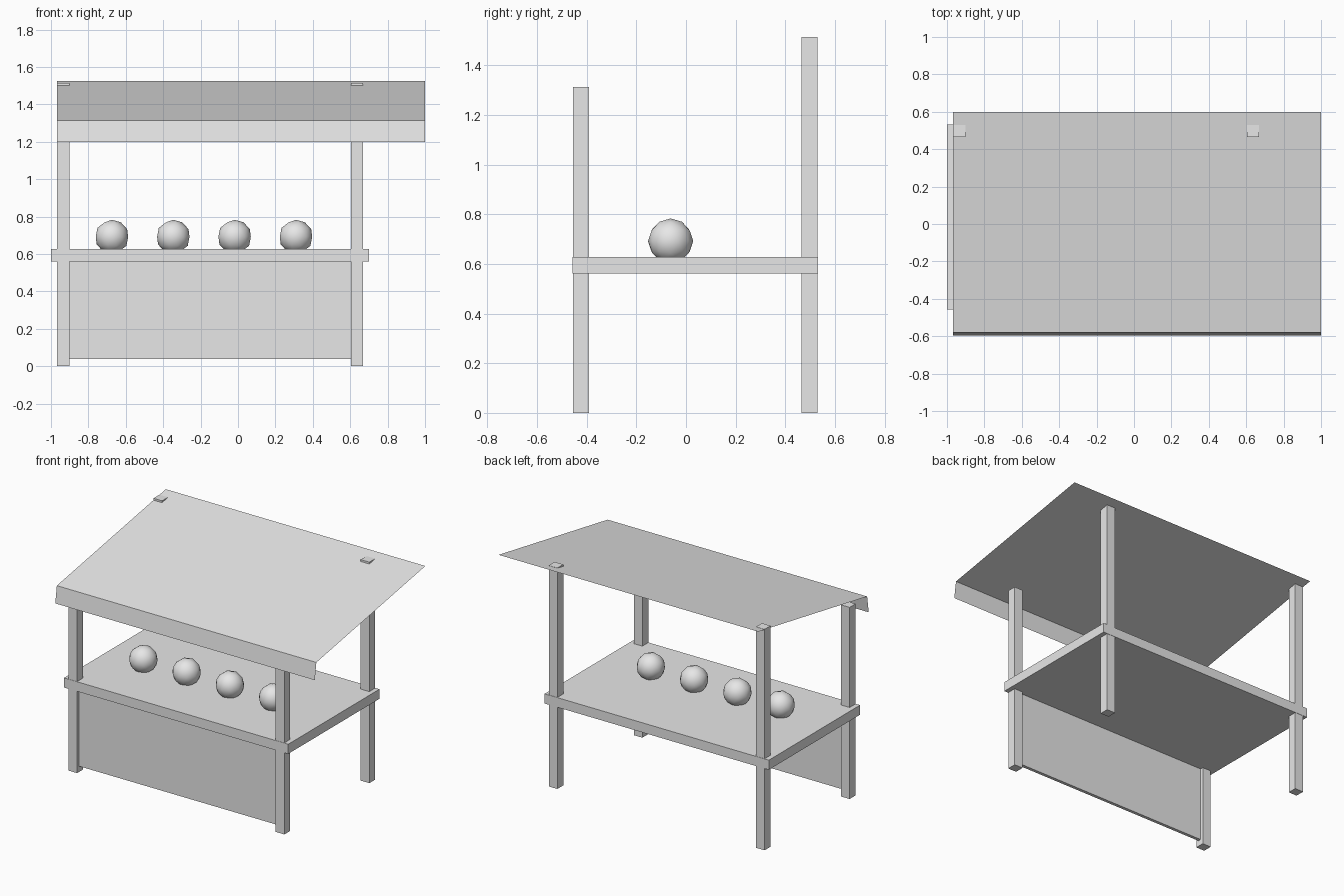
import bpy
import bmesh

if "Cube" in bpy.data.objects:
    bpy.data.objects.remove(bpy.data.objects["Cube"])

grey = bpy.data.materials.new("light_grey")
grey.diffuse_color = (0.8, 0.8, 0.8, 1)
grey.use_nodes = True
grey.node_tree.nodes["Principled BSDF"].inputs["Base Color"].default_value = grey.diffuse_color


def finish(name, bm):
    me = bpy.data.meshes.new(name)
    bm.to_mesh(me)
    bm.free()
    me.materials.append(grey)
    ob = bpy.data.objects.new(name, me)
    bpy.context.collection.objects.link(ob)
    return ob


def box(name, x, y, z):
    """Box from (min, max) ranges on each axis."""
    bm = bmesh.new()
    bmesh.ops.create_cube(bm, size=1)
    for v in bm.verts:
        v.co = [r[0] if c < 0 else r[1] for r, c in zip((x, y, z), v.co)]
    return finish(name, bm)


# Posts: short at the front, tall at the back (poking through the roof)
for side, x in (("left", (-0.967, -0.902)), ("right", (0.604, 0.669))):
    box(f"front_post_{side}", x, (-0.454, -0.39), (0, 1.313))
    box(f"back_post_{side}", x, (0.466, 0.53), (0, 1.514))

# Counter slab and front panel
box("counter", (-1.0, 0.70), (-0.456, 0.532), (0.561, 0.627))
box("front_panel", (-0.902, 0.604), (-0.434, -0.412), (0.04, 0.561))

# Canopy: thin sheet with a valance folded down at the front
bm = bmesh.new()
profile = [(0.6, 1.525), (-0.58, 1.315), (-0.597, 1.2)]
rows = [[bm.verts.new((x, y, z)) for x in (-0.967, 1.0)] for y, z in profile]
for a, b in zip(rows, rows[1:]):
    bm.faces.new((a[0], b[0], b[1], a[1]))
finish("canopy", bm)

# Balls resting on the counter
for i in range(4):
    bm = bmesh.new()
    bmesh.ops.create_icosphere(bm, subdivisions=2, radius=0.091)
    bmesh.ops.translate(bm, verts=bm.verts, vec=(-0.674 + 0.328 * i, -0.062, 0.692))
    for f in bm.faces:
        f.smooth = True
    finish(f"ball_{i + 1}", bm)
